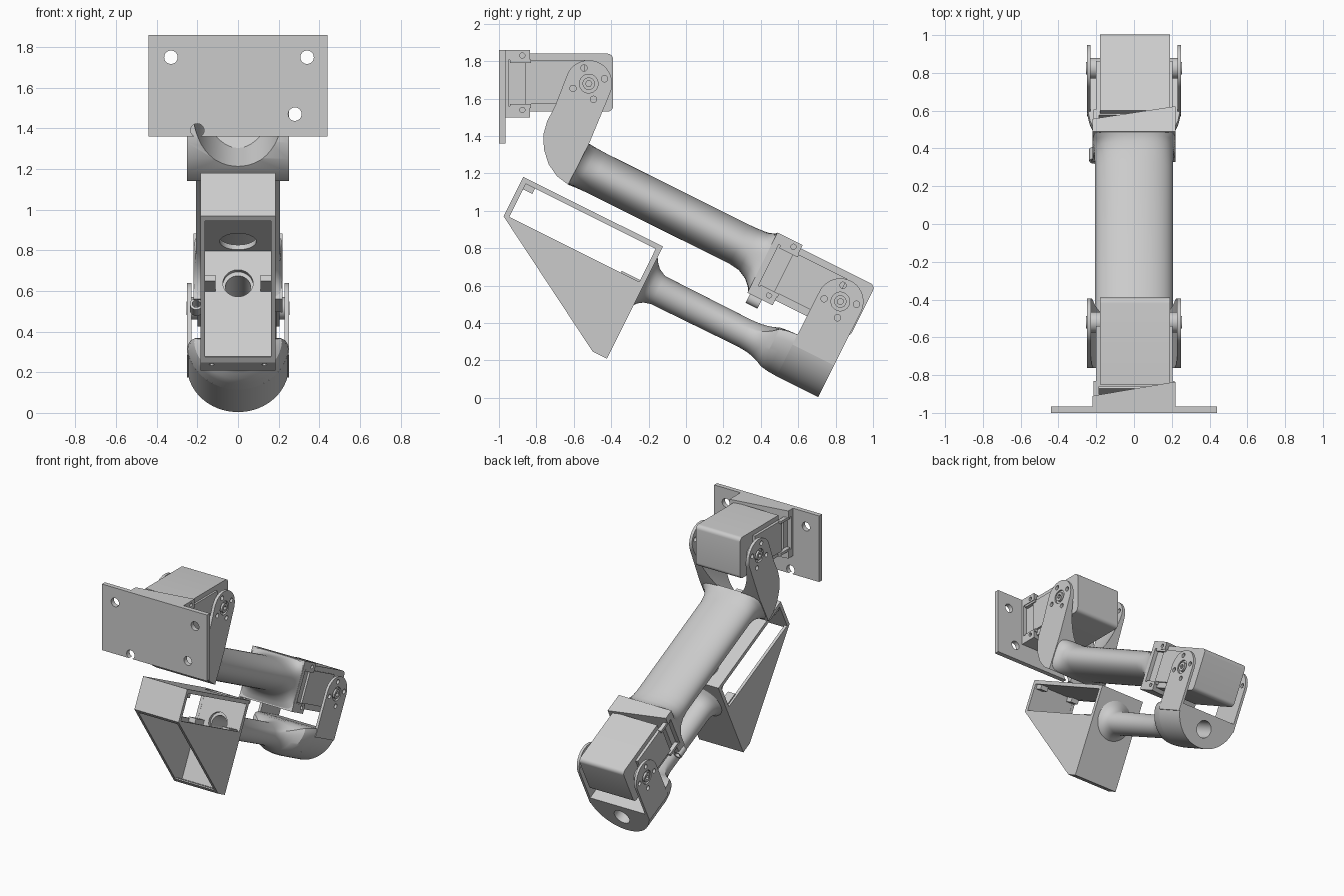
import bpy, bmesh, math
from mathutils import Matrix

if "Cube" in bpy.data.objects:
    bpy.data.objects.remove(bpy.data.objects["Cube"])

def frame(y, z, deg):
    return Matrix.Translation((0, y, z)) @ Matrix.Rotation(math.radians(deg), 4, 'X')

WORLD = Matrix.Identity(4)
SHOULDER = frame(-0.52, 1.68, 0)
ARM = frame(0.825, 0.515, -26.5)      # local y runs down the arm, local z is its upper side

def loft(name, rings, M=WORLD):
    bm = bmesh.new()
    vs = [[bm.verts.new(p) for p in r] for r in rings]
    n = len(vs[0])
    for a, b in zip(vs, vs[1:]):
        for i in range(n):
            bm.faces.new((a[i], a[(i + 1) % n], b[(i + 1) % n], b[i]))
    bm.faces.new(vs[0])
    bm.faces.new(vs[-1])
    bmesh.ops.recalc_face_normals(bm, faces=bm.faces)
    me = bpy.data.meshes.new(name)
    bm.to_mesh(me)
    bm.free()
    ob = bpy.data.objects.new(name, me)
    bpy.context.collection.objects.link(ob)
    ob.matrix_world = M
    return ob

def prism(name, pts, a, b, axis='x', M=WORLD):
    put = {'x': lambda p, t: (t, p[0], p[1]), 'y': lambda p, t: (p[0], t, p[1]),
           'z': lambda p, t: (p[0], p[1], t)}[axis]
    return loft(name, [[put(p, t) for p in pts] for t in (a, b)], M)

def rect(a0, a1, b0, b1):
    return [(a0, b0), (a1, b0), (a1, b1), (a0, b1)]

def box(name, x0, x1, y0, y1, z0, z1, M=WORLD):
    return prism(name, rect(y0, y1, z0, z1), x0, x1, 'x', M)

def arc(cx, cy, r, d0, d1, n=24, ry=None):
    ry = r if ry is None else ry
    return [(cx + r * math.cos(math.radians(d0 + (d1 - d0) * i / n)),
             cy + ry * math.sin(math.radians(d0 + (d1 - d0) * i / n))) for i in range(n + 1)]

def circle(cx, cy, r, n=32):
    return arc(cx, cy, r, 0, 360, n)[:-1]

def cut(ob, *cutters):
    bpy.context.view_layer.update()
    for c in cutters:
        m = ob.modifiers.new('cut', 'BOOLEAN')
        m.operation, m.solver, m.object = 'DIFFERENCE', 'EXACT', c
    bpy.context.view_layer.update()
    me = bpy.data.meshes.new_from_object(ob.evaluated_get(bpy.context.evaluated_depsgraph_get()))
    ob.modifiers.clear()
    ob.data = me
    for c in cutters:
        bpy.data.objects.remove(c)
    return ob

N = 64
def ring(u, rx, rv, cv, n=2.0):
    out = []
    for i in range(N):
        a = 2 * math.pi * (i + .5) / N
        c, s = math.cos(a), math.sin(a)
        k = (abs(c) ** n + abs(s) ** n) ** (-1 / n)
        out.append((rx * k * c, u, cv + rv * k * s))
    return out

# wall plate
plate = box('wall_plate', -.44, .44, -1, -.965, 1.36, 1.86)
cut(plate, *[prism('hole', circle(x, z, .033), -1.1, -.9, 'y')
             for x, z in ((-.33, 1.75), (.34, 1.75), (.28, 1.47), (-.2, 1.39))])

# motors with their brackets, hubs and screws
def motor(tag, M):
    r = .03
    prof = [(-.33, -.15)] + arc(.13 - r, -.15 + r, r, -90, 0, 6) + arc(.13 - r, .16 - r, r, 0, 90, 6) + [(-.33, .16)]
    prism(tag + '_motor_body', prof, -.18, .19, 'x', M)
    box(tag + '_motor_cover', -.2, .205, -.34, -.02, -.11, .125, M)
    br = prism(tag + '_motor_bracket', [(-.22, -.465), (.22, -.465), (.22, -.315), (-.22, -.39)], -.18, .18, 'z', M)
    cut(br, *[box('recess', a, b, -.43, -.28, -.12, .125, M) for a, b in ((.19, .3), (-.3, -.185))],
        *[prism('screw_hole', circle(-.355, z, .014, 16), .2, .3, 'x', M) for z in (-.14, .15)])
    for s in (-1, 1):
        for z in (-.13, .11):
            box(tag + '_clip', min(s * .185, s * .215), max(s * .185, s * .215), -.42, -.31, z, z + .02, M)
        a, b = sorted((s * .17, s * .236))
        prism(tag + '_hub', circle(0, 0, .055), a, b, 'x', M)
        a, b = sorted((s * .23, s * .254))
        cut(prism(tag + '_hub_screw', circle(0, 0, .033), a, b, 'x', M),
            prism('socket', circle(0, 0, .017, 6), -.3, .3, 'x', M))

motor('shoulder', SHOULDER)
motor('elbow', ARM)

def hub_holes(M):
    return [prism('hole', circle(.088 * math.cos(math.radians(d)), .088 * math.sin(math.radians(d)), .017, 16),
                  -.3, .3, 'x', M) for d in (17, 107, 197, 287)] + \
           [prism('hole', circle(0, 0, .05), -.3, .3, 'x', M)]

# shoulder yoke, hollowed for the motor
prof = arc(-.52, 1.68, .125, -25, 155) + [(-.70, 1.56), (-.742, 1.48), (-.762, 1.41), (-.76, 1.33), (-.735, 1.25),
                                         (-.69, 1.185), (-.63, 1.14), (-.52, 1.355)]
yoke = prism('shoulder_yoke', prof, -.25, .25)
hollow = prism('hollow', arc(0, 0, .228, 180, 360, 32, .3) + [(.228, .8), (-.228, .8)], -.8, 1.2, 'y',
               frame(-.735, 1.545, 30))
cut(yoke, hollow, *hub_holes(SHOULDER))

# upper arm: oval tube flaring into the yoke and the elbow bracket
loft('upper_arm_tube', [ring(-1.585, .25, .123, .033, 6), ring(-1.565, .228, .122, .033, 3.5),
                        ring(-1.53, .212, .119, .033, 2.4), ring(-1.47, .207, .117, .033),
                        ring(-.62, .207, .117, .033), ring(-.56, .208, .122, .03, 2.2),
                        ring(-.51, .21, .137, .02, 2.8), ring(-.48, .215, .157, .01, 4),
                        ring(-.46, .22, .18, 0, 12)], ARM)
cut(prism('cable_guide', circle(-.205, -.2, .032, 24), -.45, -.38, 'y', ARM),
    prism('bore', circle(-.205, -.2, .02, 24), -.5, -.3, 'y', ARM))

# elbow yoke: half-round base with two cheeks
CV = -.26
base = prism('elbow_yoke_base', arc(0, CV, .25, 180, 360, 48), -.126, .122, 'y', ARM)
cut(base, prism('bore', circle(0, -.375, .062), -1, 1, 'y', ARM))
for s in (-1, 1):
    a, b = sorted((s * .23, s * .25))
    cheek = prism('elbow_yoke_cheek', [(-.126, CV - .06), (.122, CV - .06)] + arc(0, 0, .124, 0, 180), a, b, 'x', ARM)
    cut(cheek, *hub_holes(ARM))

# lower arm: tube flaring to the half-round yoke and to the tray
def half_disc(u):
    out, o, r = [], CV * -1 - .375, .25
    for i in range(N):
        a = 2 * math.pi * (i + .5) / N
        c, s = math.cos(a), math.sin(a)
        t = -o * s + math.sqrt(o * o * s * s + r * r - o * o)
        if s > 0:
            t = min(t, -o / s)
        out.append((t * c, u, -.375 + t * s))
    return out

def blend(u, t):
    return [tuple(p + (q - p) * t for p, q in zip(a, b))
            for a, b in zip(ring(u, .09, .08, -.38), half_disc(u))]

lower = loft('lower_arm_tube',
             [ring(-.985, .15, .15, -.365), ring(-.965, .12, .122, -.37), ring(-.94, .102, .1, -.375),
              ring(-.90, .092, .084, -.38)] +
             [blend(u, t) for u, t in ((-.38, 0), (-.33, .08), (-.29, .25), (-.255, .5), (-.225, .8),
                                       (-.18, .93), (-.125, 1))], ARM)
cut(lower, prism('bore', circle(0, -.375, .062), -1.2, 1, 'y', ARM))

# wedge tray: open on the slanted face, slotted below its top plate
tray = prism('wedge_tray', [(-1.814, -.16), (-1.814, -.396), (-1.066, -.83), (-.98, -.83), (-.98, -.16)],
             -.185, .185, 'x', ARM)
inside = prism('inside', [(-1.787, -.187), (-1.787, -.7), (-1.2, -1), (-1.09, -.805), (-1.008, -.805),
                          (-1.008, -.187)], -.163, .163, 'x', ARM)
cut(tray, inside)
cut(tray, box('slot', -.3, .3, -1.786, -1.009, -.385, -.188, ARM))
cut(tray, prism('tube_hole', circle(0, -.365, .074), -1.1, -.9, 'y', ARM),
    prism('top_hole', circle(0, -1.11, .09), -.25, -.1, 'z', ARM),
    *[prism('hole', circle(x, -1.045, .012, 12), -.9, -.7, 'z', ARM) for x in (-.13, .13)])
for s in (-1, 1):
    a, b = sorted((s * .11, s * .17))
    box('tray_clip', a, b, -1.12, -1.0, -.41, -.375, ARM)
    box('tray_corner_clip', a, b, -1.80, -1.73, -.22, -.18, ARM)

# smooth the round surfaces, keep the edges sharp
bpy.ops.object.select_all(action='DESELECT')
for ob in bpy.context.scene.objects:
    ob.select_set(True)
bpy.context.view_layer.objects.active = plate
bpy.ops.object.shade_smooth_by_angle(angle=math.radians(30))
